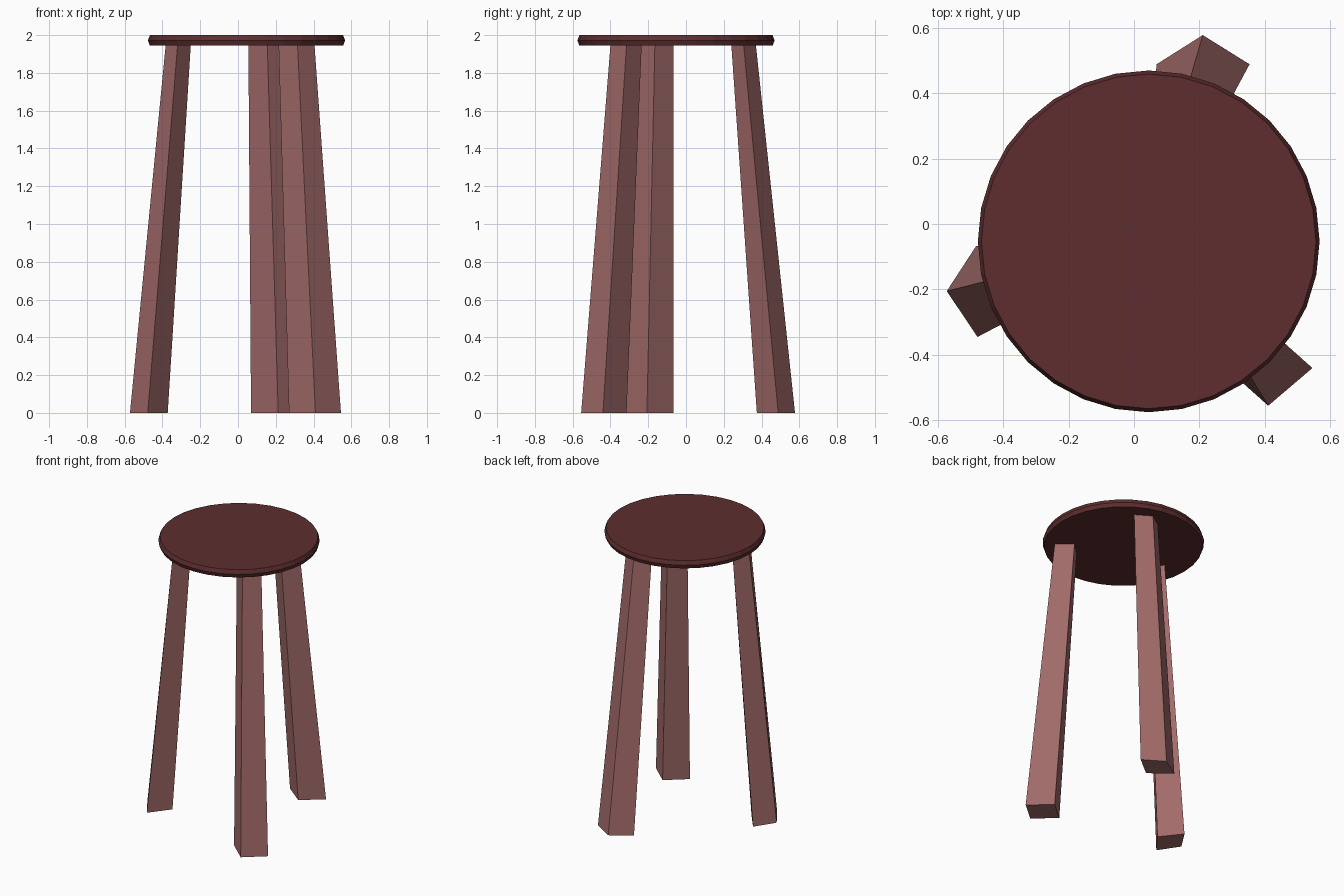
import bpy, bmesh, math

if "Cube" in bpy.data.objects:
    bpy.data.objects.remove(bpy.data.objects["Cube"])


def material(name, rgb):
    m = bpy.data.materials.new(name)
    m.diffuse_color = (*rgb, 1)
    m.use_nodes = True
    m.node_tree.nodes["Principled BSDF"].inputs["Base Color"].default_value = m.diffuse_color
    return m


def loft(name, rings, mat):
    """Flat-faced closed solid through rings of (x, y, z) points."""
    bm = bmesh.new()
    loops = [[bm.verts.new(p) for p in ring] for ring in rings]
    n = len(loops[0])
    for a, b in zip(loops, loops[1:]):
        for i in range(n):
            j = (i + 1) % n
            bm.faces.new((a[i], a[j], b[j], b[i]))
    bm.faces.new(loops[0][::-1])
    bm.faces.new(loops[-1])
    bmesh.ops.recalc_face_normals(bm, faces=bm.faces)
    me = bpy.data.meshes.new(name)
    bm.to_mesh(me)
    bm.free()
    me.materials.append(mat)
    ob = bpy.data.objects.new(name, me)
    bpy.context.collection.objects.link(ob)
    return ob


dark_wood = material("dark red wood", (0.112, 0.027, 0.029))
light_wood = material("light red wood", (0.36, 0.147, 0.143))

# Seat: 32-sided disc with a bevelled rim
CX, CY, SIDES = 0.045, -0.053, 32
profile = [(0.512, 1.945), (0.522, 1.972), (0.511, 2.0)]
loft("seat", [[(CX + r * math.cos(2 * math.pi * i / SIDES),
                CY + r * math.sin(2 * math.pi * i / SIDES), z)
               for i in range(SIDES)] for r, z in profile], dark_wood)

# Legs: four-sided, splayed, tapering upward (foot corners, top corners)
legs = {
    "left_leg": ([(-.572, -.205), (-.478, -.345), (-.372, -.207), (-.482, -.067)],
                 [(-.383, -.157), (-.320, -.262), (-.250, -.165), (-.316, -.067)]),
    "back_leg": ([(.210, .577), (.353, .488), (.213, .375), (.069, .488)],
                 [(.150, .370), (.255, .305), (.155, .240), (.055, .305)]),
    "front_right_leg": ([(.545, -.440), (.410, -.555), (.270, -.430), (.405, -.315)],
                        [(.405, -.315), (.315, -.400), (.215, -.320), (.305, -.235)]),
}
for name, (foot, top) in legs.items():
    loft(name, [[(x, y, 0) for x, y in foot],
                [(x, y, 1.947) for x, y in top]], light_wood)
